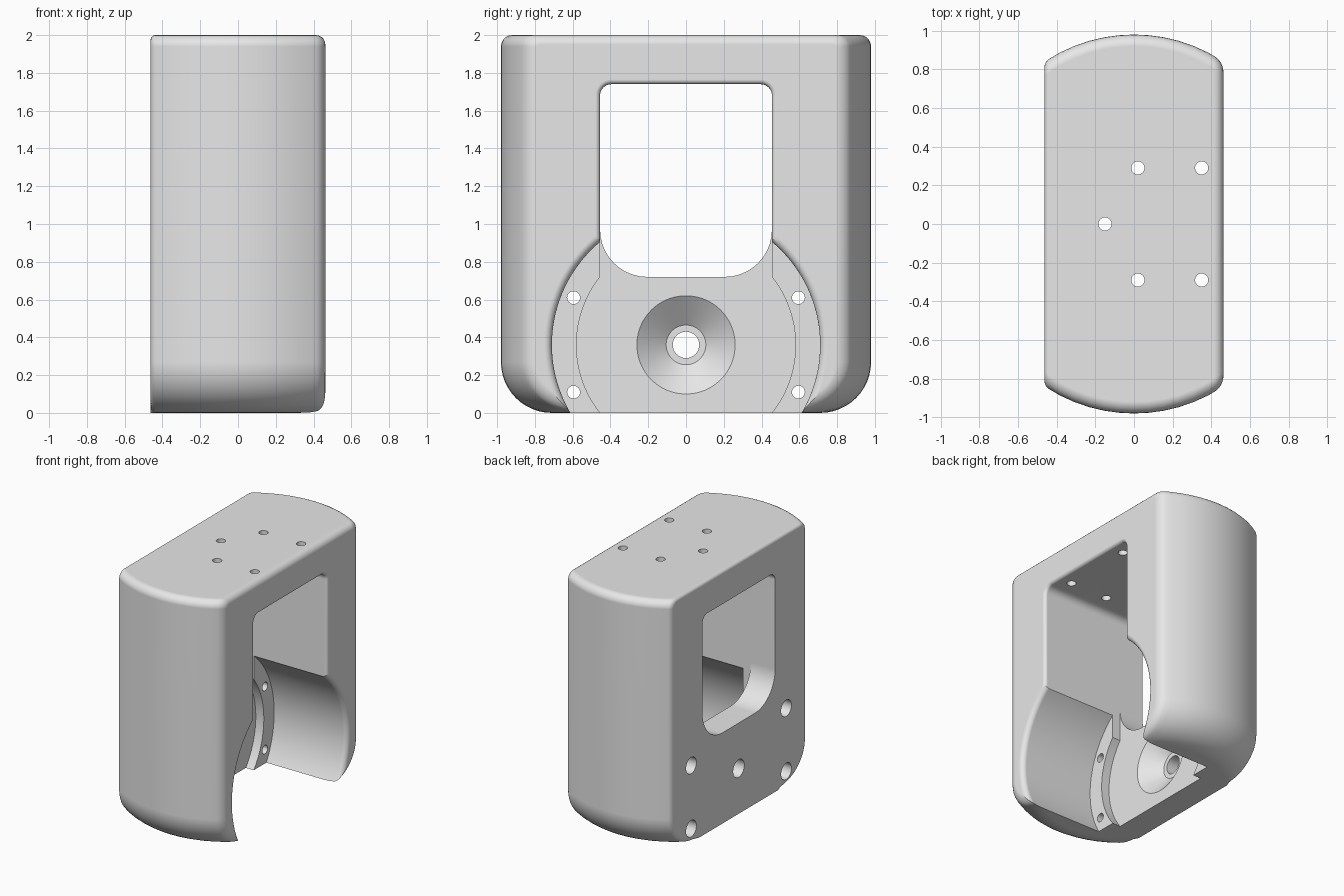
import bpy, bmesh
from math import sin, cos, pi, sqrt, radians
from mathutils import Matrix

if "Cube" in bpy.data.objects:
    bpy.data.objects.remove(bpy.data.objects["Cube"])

grey = bpy.data.materials.new("plain_grey")
grey.use_nodes = True
grey.diffuse_color = (0.8, 0.8, 0.8, 1)
grey.node_tree.nodes["Principled BSDF"].inputs["Base Color"].default_value = (0.8, 0.8, 0.8, 1)

HX, CY, R = 0.4625, 0.146, 0.834      # half width, bulge centre and bulge radius
AXIS_Z = 0.36                         # height of the round pocket axis


def make_object(name, bm):
    bmesh.ops.recalc_face_normals(bm, faces=bm.faces)
    mesh = bpy.data.meshes.new(name)
    bm.to_mesh(mesh)
    bm.free()
    ob = bpy.data.objects.new(name, mesh)
    bpy.context.collection.objects.link(ob)
    mesh.materials.append(grey)
    return ob


def loft(rings):
    bm = bmesh.new()
    loops = [[bm.verts.new(p) for p in ring] for ring in rings]
    for a, b in zip(loops, loops[1:]):
        for i in range(len(a)):
            j = (i + 1) % len(a)
            bm.faces.new((a[i], a[j], b[j], b[i]))
    bm.faces.new(loops[0])
    bm.faces.new(loops[-1])
    return bm


# Outer shell: bulged prism with rounded bottom and top ends
def shell_ring(z, inset, n=12):
    xs = [-HX + 2 * HX * i / n for i in range(n + 1)]
    half = [(x, CY + sqrt((R - inset) ** 2 - x * x)) for x in xs]
    return [(x, -y, z) for x, y in half] + [(x, y, z) for x, y in reversed(half)]


def fillet(r, n):
    return [(r * (1 - cos(pi / 2 * i / n)), r * (1 - sin(pi / 2 * i / n))) for i in range(n + 1)]


levels = [(z, d) for z, d in fillet(0.27, 12)]
levels += [(2 - z, d) for z, d in reversed(fillet(0.06, 5))]
bm = loft([shell_ring(z, d) for z, d in levels])
for side, width in ((1, 0.05), (-1, 0.025)):
    rim = [e for e in bm.edges if all(abs(v.co.x - side * HX) < 1e-5 for v in e.verts)]
    inner = [e for e in rim if e.verts[0].co.y * e.verts[1].co.y < 0
             and 1e-4 < e.verts[0].co.z < 1.9999]
    bmesh.ops.dissolve_edges(bm, edges=inner)
    rim = [e for e in bm.edges if all(abs(v.co.x - side * HX) < 1e-5 for v in e.verts)]
    bmesh.ops.bevel(bm, geom=rim, offset=width, offset_type='OFFSET', segments=5,
                    profile=0.5, affect='EDGES', clamp_overlap=False)
body = make_object("bracket_body", bm)


# Cutter outlines in the side plane, grown outwards by g
def disc(r, y=0, z=AXIS_Z, n=96):
    return lambda g: [(y + (r + g) * cos(2 * pi * i / n), z + (r + g) * sin(2 * pi * i / n))
                      for i in range(n)]


def rounded_box(hy, z0, z1, r_low, r_high, n=10):
    def outline(g):
        pts = []
        corners = ((1, 1, 0), (-1, 1, 1), (-1, -1, 2), (1, -1, 3))
        for sy, sz, quarter in corners:
            r = r_high if sz > 0 else r_low
            cy, cz = sy * (hy - r), (z1 - r if sz > 0 else z0 + r)
            for i in range(n + 1):
                a = pi / 2 * (quarter + i / n)
                pts.append((cy + (r + g) * cos(a), cz + (r + g) * sin(a)))
        return pts
    return outline


def cut(bm):
    cutter = make_object("cutter", bm)
    cutter.hide_render = True
    mod = body.modifiers.new("cut", 'BOOLEAN')
    mod.operation, mod.solver, mod.object = 'DIFFERENCE', 'EXACT', cutter
    bpy.context.view_layer.objects.active = body
    bpy.ops.object.modifier_apply(modifier=mod.name)
    bpy.data.objects.remove(cutter)


def cut_side(outline, x0, x1, flare=0.0, n=5):
    steps = [(x0, 0)]
    if flare:
        for i in range(n + 1):
            a = pi / 2 * i / n
            steps.append((HX - flare + flare * sin(a), flare * (1 - cos(a))))
        steps.append((x1, flare))
    else:
        steps.append((x1, 0))
    cut(loft([[(x, y, z) for y, z in outline(g)] for x, g in steps]))


# Pocket, slot and window
LEDGE, FLOOR = -0.18, -0.25
cut_side(disc(0.71, n=128), LEDGE, 0.6, 0.04)
cut_side(rounded_box(0.455, AXIS_Z, 1.74, 0.05, 0.06), FLOOR, 0.6, 0.025)
cut_side(disc(0.58, n=128), FLOOR, 0.2)
cut_side(rounded_box(0.455, 0.72, 1.74, 0.25, 0.06), -0.6, 0.1)

# Conical seat and axle hole
cone = [(-0.37, 0.105), (FLOOR, 0.26), (FLOOR + 0.03, 0.26)]
cut(loft([[(x, y, z) for y, z in disc(r)(0)] for x, r in cone]))
cut_side(disc(0.07, n=32), -0.6, 0)

# Counterbored corner holes
for y in (-0.595, 0.595):
    for z in (0.11, 0.61):
        cut_side(disc(0.034, y, z, 24), -0.6, 0)
        cut_side(disc(0.065, y, z, 32), -0.6, -0.3)

# Mounting holes through the top
for x, y in ((-0.15, 0), (0.02, 0.29), (0.02, -0.29), (0.35, 0.29), (0.35, -0.29)):
    bm = bmesh.new()
    bmesh.ops.create_cone(bm, cap_ends=True, segments=24, radius1=0.034, radius2=0.034,
                          depth=0.6, matrix=Matrix.Translation((x, y, 1.9)))
    cut(bm)

# Smooth shading with crisp edges
bpy.ops.object.select_all(action='DESELECT')
body.select_set(True)
bpy.context.view_layer.objects.active = body
bpy.ops.object.shade_smooth_by_angle(angle=radians(30))
weighted = body.modifiers.new("even_shading", 'WEIGHTED_NORMAL')
weighted.keep_sharp = True
